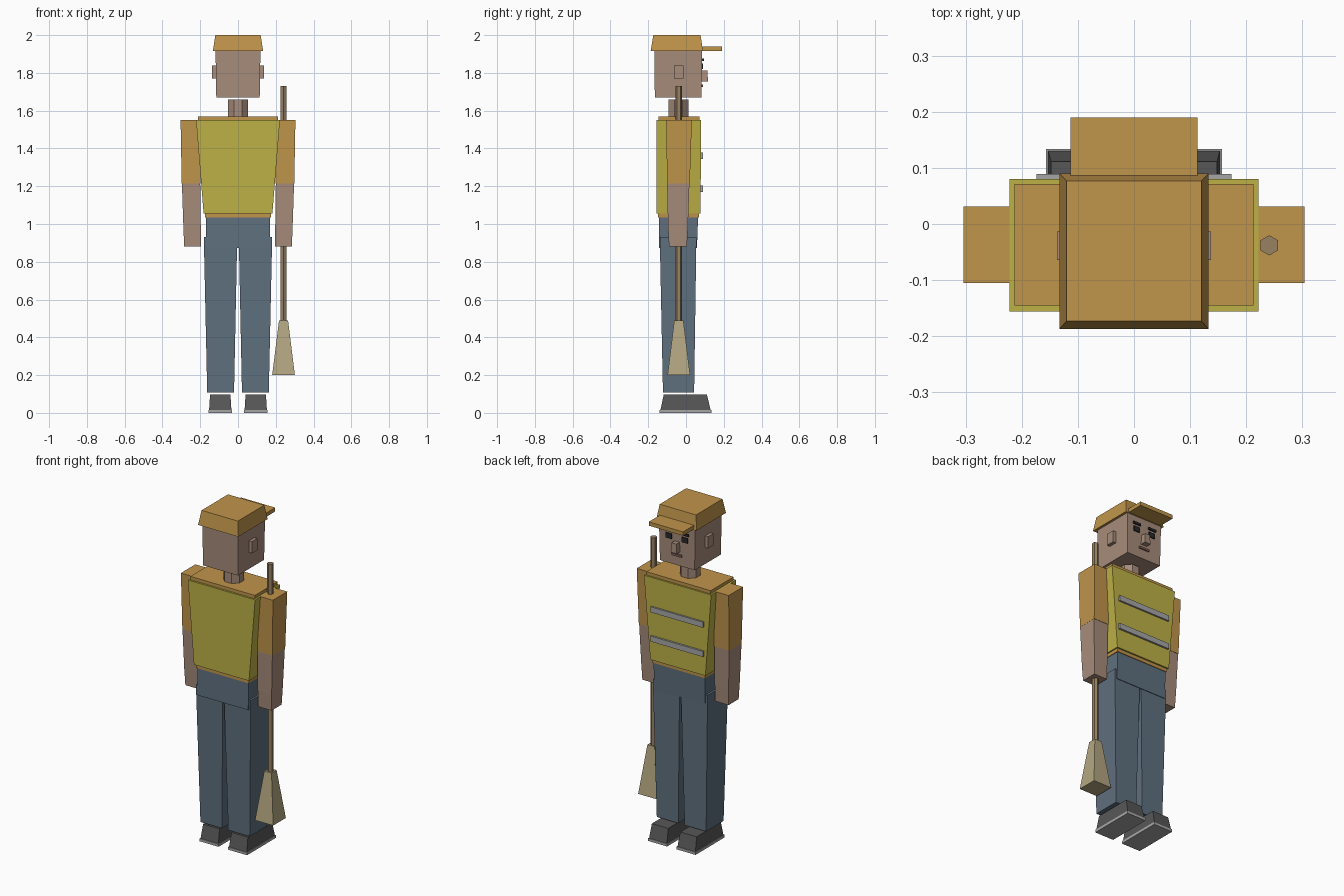
import bpy, bmesh, math

if "Cube" in bpy.data.objects:
    bpy.data.objects.remove(bpy.data.objects["Cube"])

def mat(name, rgb):
    m = bpy.data.materials.new(name)
    m.diffuse_color = tuple((c / 255) ** 2.2 for c in rgb) + (1,)
    m.use_nodes = True
    m.node_tree.nodes["Principled BSDF"].inputs["Base Color"].default_value = m.diffuse_color
    return m

ORANGE = mat("ochre", (190, 147, 76))
SKIN = mat("skin", (166, 139, 122))
LIP = mat("lip", (130, 95, 85))
VEST = mat("vest_yellow", (188, 176, 72))
GREY = mat("reflective_grey", (165, 165, 165))
BLUE = mat("trouser_blue", (96, 112, 126))
DARK = mat("dark", (88, 88, 88))
BLACK = mat("black", (45, 45, 48))
STRAW = mat("straw", (178, 165, 128))
WOOD = mat("wood", (150, 128, 98))

def finish(name, bm, material):
    bmesh.ops.recalc_face_normals(bm, faces=bm.faces)
    me = bpy.data.meshes.new(name)
    bm.to_mesh(me)
    bm.free()
    ob = bpy.data.objects.new(name, me)
    me.materials.append(material)
    bpy.context.collection.objects.link(ob)
    return ob

def block(name, material, *rings, mirror=False):
    """Stack of rectangles (z, x0, x1, y0, y1), lofted from first to last."""
    for s in ((1, -1) if mirror else (1,)):
        bm = bmesh.new()
        loops = [[bm.verts.new((s * x, y, z)) for x, y in
                  ((x0, y0), (x1, y0), (x1, y1), (x0, y1))]
                 for z, x0, x1, y0, y1 in rings]
        for a, b in zip(loops, loops[1:]):
            for i in range(4):
                j = (i + 1) % 4
                bm.faces.new((a[i], a[j], b[j], b[i]))
        bm.faces.new(loops[0])
        bm.faces.new(loops[-1])
        side = ("_right" if s > 0 else "_left") if mirror else ""
        finish(name + side, bm, material)

def box(name, material, x0, x1, y0, y1, z0, z1, mirror=False):
    block(name, material, (z0, x0, x1, y0, y1), (z1, x0, x1, y0, y1), mirror=mirror)

def rod(name, material, sides, r, x, y, z0, z1, turn=0):
    bm = bmesh.new()
    bmesh.ops.create_cone(bm, cap_ends=True, segments=sides, radius1=r, radius2=r, depth=z1 - z0)
    ob = finish(name, bm, material)
    ob.location = (x, y, (z0 + z1) / 2)
    ob.rotation_euler.z = turn

# Head and face
block("head", SKIN, (1.67, -.115, .115, -.165, .082), (1.93, -.119, .119, -.168, .086))
box("ear", SKIN, .11, .137, -.064, -.013, 1.77, 1.84, mirror=True)
block("nose", SKIN, (1.755, -.02, .02, .07, .116), (1.812, -.016, .016, .07, .114))
box("mouth", LIP, -.033, .033, .07, .09, 1.725, 1.738)
box("eye", BLACK, .033, .073, .07, .091, 1.82, 1.85, mirror=True)
box("eyebrow", BLACK, .028, .08, .07, .094, 1.863, 1.876, mirror=True)
rod("neck", SKIN, 8, .058, 0, -.04, 1.55, 1.66, math.pi / 8)

# Cap
block("cap_crown", ORANGE, (1.915, -.133, .133, -.187, .09), (2.0, -.12, .12, -.173, .077))
box("cap_brim", ORANGE, -.113, .113, .06, .19, 1.917, 1.94)

# Shirt, vest and reflective bands
block("shirt", ORANGE, (1.035, -.174, .174, -.148, .068), (1.57, -.213, .213, -.145, .071))
block("vest", VEST, (1.055, -.182, .182, -.156, .077), (1.55, -.222, .222, -.156, .08))
for i, z in enumerate((1.17, 1.345)):
    box(f"reflective_band_{i + 1}", GREY, -.174, .174, .07, .089, z, z + .033)

# Arms
block("sleeve", ORANGE, (1.215, .198, .298, -.1, .02), (1.55, .205, .304, -.105, .031), mirror=True)
block("forearm", SKIN, (.98, .197, .289, -.095, .01), (1.215, .2, .297, -.1, .018), mirror=True)
block("hand", SKIN, (.88, .197, .285, -.09, .005), (.98, .197, .289, -.095, .01), mirror=True)

# Trousers
block("hips", BLUE, (.872, -.168, .168, -.144, .058), (1.035, -.17, .17, -.142, .064))
block("leg", BLUE, (.107, .021, .163, -.122, .043), (.93, .004, .181, -.139, .055), mirror=True)

# Shoes
box("sole", GREY, .031, .157, -.139, .134, 0, .016, mirror=True)
block("shoe", DARK, (.016, .035, .153, -.135, .13), (.097, .04, .148, -.118, .111), mirror=True)

# Broom
rod("broom_handle", WOOD, 6, .018, .241, -.038, .48, 1.73)
block("broom_head", STRAW, (.2, .181, .301, -.098, .022), (.49, .217, .265, -.062, -.014))
